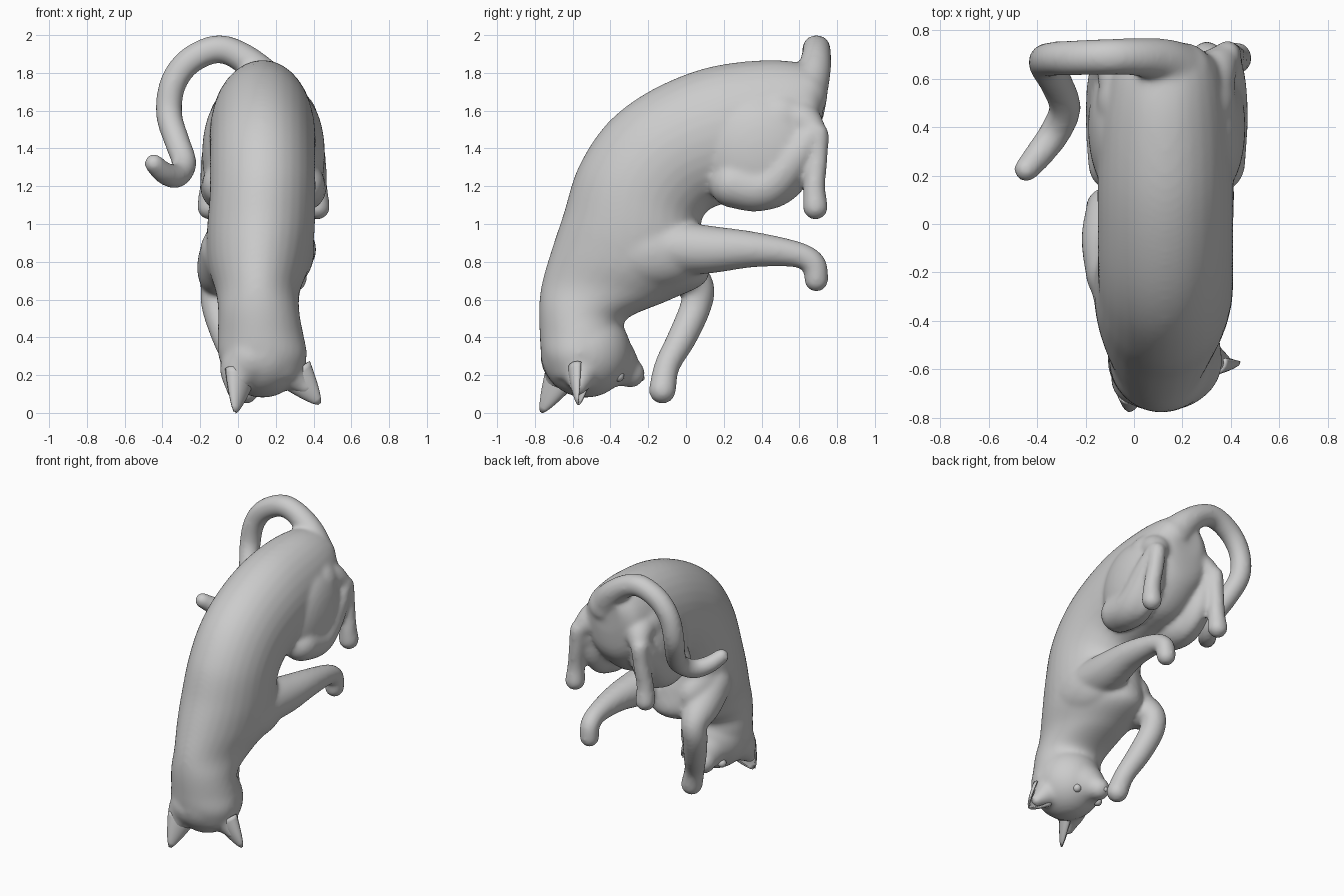
import bpy, bmesh, math
from mathutils import Vector, Matrix

if "Cube" in bpy.data.objects:
    bpy.data.objects.remove(bpy.data.objects["Cube"])

CX = 0.135          # body mid-plane
SEG = 32


def spline(keys, n=6):
    """Catmull-Rom samples through tuples of any length."""
    ks = [keys[0]] + list(keys) + [keys[-1]]
    out = []
    for i in range(1, len(ks) - 2):
        for j in range(n):
            t = j / n
            out.append([0.5 * (2*b + (c - a)*t + (2*a - 5*b + 4*c - d)*t*t + (3*b - a - 3*c + d)*t**3)
                        for a, b, c, d in zip(*ks[i-1:i+3])])
    return out + [list(keys[-1])]


def loft(bm, rings):
    vs = [[bm.verts.new(p) for p in r] for r in rings]
    faces = []
    for a, b in zip(vs, vs[1:]):
        for i in range(SEG):
            j = (i + 1) % SEG
            faces.append(bm.faces.new((a[i], a[j], b[j], b[i])))
    faces += [bm.faces.new(vs[0]), bm.faces.new(vs[-1])]
    bmesh.ops.recalc_face_normals(bm, faces=faces)


def ball(bm, c, r):
    m = Matrix.Translation(c) @ Matrix.Diagonal((*r, 1))
    bmesh.ops.create_uvsphere(bm, u_segments=32, v_segments=20, radius=1, matrix=m)


def tube(bm, keys):
    """Round limb through (x, y, z, radius) keys with ball ends."""
    pts = spline(keys)
    ctr = [Vector(p[:3]) for p in pts]
    u, prev, rings = None, None, []
    for i, c in enumerate(ctr):
        t = (ctr[min(i + 1, len(ctr) - 1)] - ctr[max(i - 1, 0)]).normalized()
        u = t.orthogonal().normalized() if u is None else prev.rotation_difference(t) @ u
        prev, v, r = t, t.cross(u), pts[i][3]
        rings.append([c + r * (math.cos(k * math.tau / SEG) * u + math.sin(k * math.tau / SEG) * v)
                      for k in range(SEG)])
    loft(bm, rings)
    for k in (keys[0], keys[-1]):
        ball(bm, k[:3], (k[3],) * 3)


def make(name, bm):
    me = bpy.data.meshes.new(name)
    bm.to_mesh(me)
    bm.free()
    for p in me.polygons:
        p.use_smooth = True
    ob = bpy.data.objects.new(name, me)
    bpy.context.collection.objects.link(ob)
    return ob


bm = bmesh.new()

# torso and neck: back (y, z), belly (y, z), centre x, half width
torso = [(.73, 1.78, .72, 1.52, .14, .12), (.64, 1.845, .68, 1.34, .135, .215),
         (.42, 1.868, .52, 1.18, .13, .265), (.10, 1.825, .30, 1.13, .13, .28),
         (-.20, 1.70, .15, 1.09, .13, .28), (-.42, 1.53, .10, 1.05, .13, .28),
         (-.57, 1.30, .08, 1.0, .13, .28), (-.65, 1.05, .11, .86, .12, .285),
         (-.71, .87, .11, .70, .11, .27), (-.76, .70, -.08, .60, .105, .225),
         (-.778, .57, -.31, .50, .11, .215), (-.775, .42, -.33, .40, .12, .228),
         (-.765, .30, -.37, .31, .13, .235), (-.72, .18, -.42, .19, .135, .20)]
rings = []
for by, bz, ey, ez, cx, hw in spline(torso):
    b, e = Vector((cx, by, bz)), Vector((cx, ey, ez))
    rings.append([(b + e) / 2 + (b - e) / 2 * math.cos(k * math.tau / SEG)
                  + Vector((hw, 0, 0)) * math.sin(k * math.tau / SEG) for k in range(SEG)])
loft(bm, rings)

# head, muzzle and ear roots
ball(bm, (.13, -.53, .32), (.23, .24, .24))
tube(bm, [(.13, -.5, .30, .20), (.09, -.38, .26, .15), (.062, -.295, .21, .078)])
tube(bm, [(.20, -.57, .29, .15), (.29, -.56, .20, .095), (.36, -.57, .135, .045)])
tube(bm, [(.07, -.62, .29, .15), (.01, -.65, .21, .115), (-.02, -.705, .12, .045)])

# hind legs: thigh, shin, rump blend and hanging foot on both sides
for s in (1, -1):
    ball(bm, (CX + s * .20, .40, 1.37), (.125, .285, .30))
    tube(bm, [(CX + s * .12, .50, 1.55, .17), (CX + s * .19, .62, 1.54, .105),
              (CX + s * .245, .695, 1.47, .058)])
    tube(bm, [(CX + s * x, y, z, r) for x, y, z, r in
              [(.20, .25, 1.21, .125), (.21, .42, 1.20, .125), (.225, .58, 1.36, .105),
               (.245, .69, 1.49, .062), (.26, .695, 1.36, .056), (.28, .68, 1.2, .058),
               (.285, .685, 1.09, .068)]])

# right foreleg stretched back, left foreleg folded to the face
ball(bm, (.25, -.18, .86), (.155, .30, .20))
ball(bm, (-.03, -.20, .84), (.15, .28, .20))
tube(bm, [(.25, -.15, .88, .15), (.285, .10, .865, .13), (.31, .35, .865, .096),
          (.31, .58, .84, .07), (.305, .675, .79, .066), (.30, .69, .705, .065)])
tube(bm, [(-.05, -.20, .86, .15), (-.09, -.05, .76, .13), (-.11, .06, .67, .09),
          (-.11, .05, .56, .083), (-.06, -.02, .40, .078), (0, -.10, .25, .068),
          (.04, -.125, .12, .073)])

# tail
tube(bm, [(.20, .62, 1.68, .13), (.12, .675, 1.80, .092), (0, .69, 1.895, .078),
          (-.12, .69, 1.925, .075), (-.26, .685, 1.86, .073), (-.345, .68, 1.74, .071),
          (-.365, .66, 1.58, .07), (-.32, .58, 1.43, .068), (-.285, .48, 1.32, .066),
          (-.325, .38, 1.255, .065), (-.39, .29, 1.27, .06), (-.445, .225, 1.32, .052)])

body = make("animal_body", bm)
rm = body.modifiers.new("fuse", 'REMESH')
rm.mode, rm.voxel_size, rm.use_smooth_shade = 'VOXEL', 0.013, True
sm = body.modifiers.new("soften", 'SMOOTH')
sm.factor, sm.iterations = 0.5, 18

# ears: cupped shells, open towards the face
for name, base, tip, face in (("right_ear", (.30, -.56, .21), (.43, -.57, .05), (.35, .9, -.1)),
                              ("left_ear", (.01, -.66, .20), (-.015, -.765, .005), (-.75, .6, -.1))):
    base, tip = Vector(base), Vector(tip)
    ax = (tip - base).normalized()
    f = Vector(face)
    f = (f - ax * f.dot(ax)).normalized()
    side = ax.cross(f)
    bm = bmesh.new()
    rows = []
    for i in range(9):
        t = i / 8
        w = .095 * (1 - t) ** .75 + .004
        rows.append([bm.verts.new(base.lerp(tip, t) + w * (.6 * math.cos(a) * f + math.sin(a) * side))
                     for a in (math.radians(65 + 230 * k / 16) for k in range(17))])
    for a, b in zip(rows, rows[1:]):
        for k in range(16):
            bm.faces.new((a[k], a[k+1], b[k+1], b[k]))
    ear = make(name, bm)
    so = ear.modifiers.new("thickness", 'SOLIDIFY')
    so.thickness, so.offset = .012, 0

# eyes and nose
for name, c, r in (("right_eye", (.195, -.357, .195), .03), ("left_eye", (-.015, -.395, .185), .03),
                   ("nose", (.052, -.237, .185), .018)):
    bm = bmesh.new()
    ball(bm, c, (r, r, r))
    make(name, bm)
